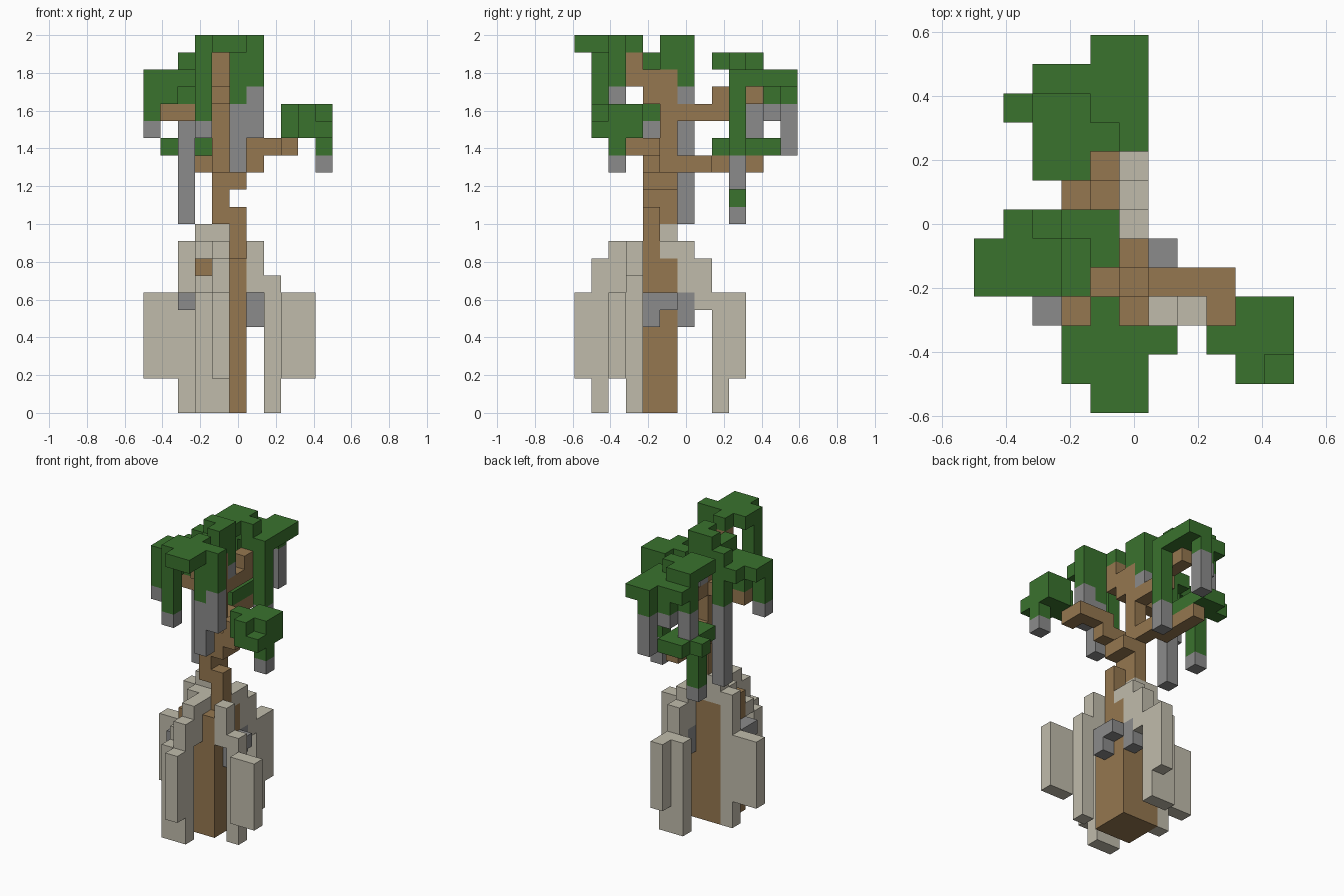
import bpy
import bmesh
from mathutils import Vector

old = bpy.data.objects.get("Cube")
if old:
    bpy.data.objects.remove(old, do_unlink=True)

UNIT = 1 / 11
ORIGIN = Vector((-5.5, -6.5, 0))


def material(name, colour):
    mat = bpy.data.materials.new(name)
    mat.use_nodes = True
    mat.diffuse_color = (*colour, 1)
    mat.node_tree.nodes["Principled BSDF"].inputs["Base Color"].default_value = (*colour, 1)
    return mat


bark = material("brown bark", (0.30, 0.185, 0.08))
root = material("pale root", (0.53, 0.50, 0.41))
leaf = material("green leaf", (0.042, 0.17, 0.027))
tip = material("grey tip", (0.26, 0.26, 0.26))

parts = {}      # part name -> (material, set of grid cells)
taken = set()   # cells already used by any part


def box(part, mat, x, y, z):
    """Fill a block of cells; each axis is one index or a (first, last) pair."""
    spans = [(a, a) if isinstance(a, int) else a for a in (x, y, z)]
    cells = parts.setdefault(part, (mat, set()))[1]
    rx, ry, rz = [range(a, b + 1) for a, b in spans]
    for cell in ((i, j, k) for i in rx for j in ry for k in rz):
        if cell not in taken:
            taken.add(cell)
            cells.add(cell)


STEPS = {"left": (1, 0, 0), "right": (-1, 0, 0), "back": (0, 1, 0),
         "front": (0, -1, 0), "up": (0, 0, 1)}


def branch(part, start, path):
    """Walk from a starting cell, laying one block of bark at each step."""
    cell = Vector(start)
    box(part, bark, *map(int, cell))
    for word in path.split():
        cell = cell + Vector(STEPS[word])
        box(part, bark, *map(int, cell))


def drape(part, x, y, top, leaf_end, tip_end):
    """Hanging strand of leaves that ends in a grey tip."""
    box(part + "_leaves", leaf, x, y, (leaf_end, top))
    box(part + "_tips", tip, x, y, (tip_end, leaf_end - 1))


def build(name, mat, cells):
    """Skin the exposed sides of a set of cells and merge the flat areas."""
    bm = bmesh.new()
    verts = {}
    for cell in sorted(cells):
        for axis in range(3):
            for side in (0, 1):
                near = list(cell)
                near[axis] += 1 if side else -1
                if tuple(near) in taken:
                    continue
                u, v = (axis + 1) % 3, (axis + 2) % 3
                ring = []
                for du, dv in ((0, 0), (1, 0), (1, 1), (0, 1)):
                    p = list(cell)
                    p[axis] += side
                    p[u] += du
                    p[v] += dv
                    key = tuple(p)
                    if key not in verts:
                        verts[key] = bm.verts.new((Vector(key) + ORIGIN) * UNIT)
                    ring.append(verts[key])
                bm.faces.new(ring if side else ring[::-1])
    mesh = bpy.data.meshes.new(name)
    bm.to_mesh(mesh)
    bm.free()
    mesh.materials.append(mat)
    obj = bpy.data.objects.new(name, mesh)
    bpy.context.collection.objects.link(obj)


# Thick lower trunk
box("lower_trunk", bark, (3, 5), (3, 5), (0, 8))

# Front root
box("front_root", root, (3, 4), 1, (0, 6))
box("front_root", root, 4, 0, (2, 6))
box("front_root", root, 4, 1, (7, 8))
box("front_root", root, 4, 2, (7, 9))
box("front_root", root, 3, 2, 7)
box("front_root", root, 4, 3, 9)

# Left root
box("left_root", root, 7, 3, (0, 7))
box("left_root", root, (8, 9), 2, (2, 6))
box("left_root", root, 6, 3, (7, 9))

# Back root
box("back_root", root, (4, 5), 8, (0, 6))
box("back_root", root, 5, 9, (2, 6))
box("back_root", root, 5, 7, (6, 8))
box("back_root", root, 5, 6, (7, 9))

# Right root
box("right_root", root, 2, 5, (0, 9))
box("right_root", root, (0, 1), 5, (2, 6))

# Grey shoots hugging the trunk
box("trunk_shoots", tip, 6, 4, (5, 6))
box("trunk_shoots", tip, 6, 5, 6)
box("trunk_shoots", tip, 5, 6, (5, 6))
box("trunk_shoots", tip, 2, (3, 4), 6)

# Upper trunk and the collar where the roots meet
branch("upper_trunk", (5, 4, 9), "up up right up up")
branch("upper_trunk", (4, 5, 11), "up up up up up up up up")
branch("upper_trunk", (4, 4, 18), "up front up")
box("root_collar", root, (3, 5), (4, 5), 9)
box("root_collar", root, (3, 4), 5, 10)

# Branches
branch("left_branch", (5, 5, 13), "front up left up left left front")
branch("low_back_branch", (4, 5, 14), "back back right back back back")
branch("high_back_branch", (4, 6, 17), "back back up back back")
branch("right_branch", (3, 5, 17), "right right")

# Front foliage
box("front_foliage_leaves", leaf, (4, 5), 0, 21)
box("front_foliage_leaves", leaf, (3, 5), 1, 21)
box("front_foliage_leaves", leaf, (3, 6), 2, 21)
box("front_foliage_leaves", leaf, 4, 3, 21)
drape("front_foliage", 3, 1, 20, 17, 16)
drape("front_foliage", 5, 2, 20, 18, 14)
drape("front_foliage", 6, 2, 20, 19, 16)

# Left foliage
box("left_foliage_leaves", leaf, (8, 10), 2, (16, 17))
box("left_foliage_leaves", leaf, (9, 10), 3, (16, 17))
box("left_foliage_leaves", leaf, 9, 1, (16, 17))
box("left_foliage_leaves", leaf, 10, 1, 16)
drape("left_foliage", 10, 2, 15, 15, 14)

# Right foliage
box("right_foliage_leaves", leaf, (3, 4), 6, 21)
box("right_foliage_leaves", leaf, 4, 5, (20, 21))
box("right_foliage_leaves", leaf, (2, 4), 6, 20)
box("right_foliage_leaves", leaf, 3, (4, 5), 20)
box("right_foliage_leaves", leaf, (0, 3), (4, 5), 19)
box("right_foliage_leaves", leaf, 1, 6, 19)
box("right_foliage_leaves", leaf, (1, 2), 5, 18)
box("right_foliage_leaves", leaf, 1, 4, 18)
drape("right_foliage", 0, 4, 18, 17, 16)
drape("right_foliage", 4, 6, 19, 19, 18)
drape("right_foliage", 2, 6, 19, 17, 11)

# High back foliage
box("high_back_foliage_leaves", leaf, (2, 3), (8, 10), 20)
box("high_back_foliage_leaves", leaf, 4, 9, 20)
box("high_back_foliage_leaves", leaf, (4, 5), (9, 12), 19)
box("high_back_foliage_leaves", leaf, (2, 3), (10, 11), 19)
drape("high_back_foliage", 5, 9, 18, 15, 13)
drape("high_back_foliage", 4, 12, 18, 18, 15)
drape("high_back_foliage", 3, 11, 18, 18, 17)
drape("high_back_foliage", 2, 10, 18, 18, 16)

# Low back foliage
box("low_back_foliage_leaves", leaf, (2, 3), (8, 11), 15)
box("low_back_foliage_leaves", leaf, 1, 10, 15)
drape("low_back_foliage", 2, 9, 14, 12, 11)

for part_name, (part_material, part_cells) in parts.items():
    build(part_name, part_material, part_cells)
